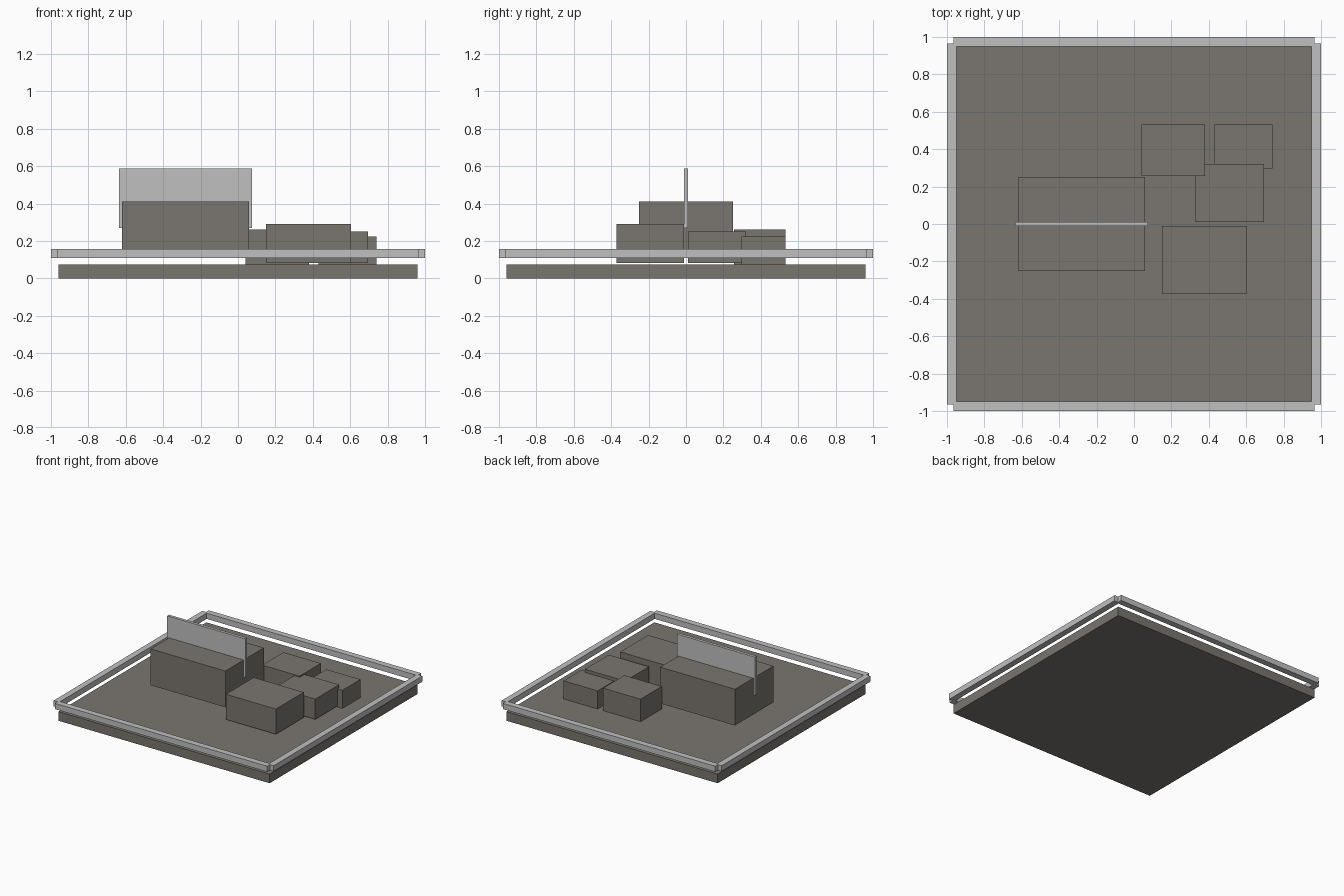
import bpy

if "Cube" in bpy.data.objects:
    bpy.data.objects.remove(bpy.data.objects["Cube"])


def material(name, rgb):
    m = bpy.data.materials.new(name)
    m.diffuse_color = (*rgb, 1.0)
    m.use_nodes = True
    m.node_tree.nodes["Principled BSDF"].inputs["Base Color"].default_value = m.diffuse_color
    return m


stone = material("warm_grey", (0.195, 0.182, 0.160))
metal = material("light_grey", (0.53, 0.53, 0.53))


def box(name, x, y, z, mat):
    """Box spanning the given (min, max) range on each axis."""
    spans = (x, y, z)
    bpy.ops.mesh.primitive_cube_add(size=1, location=[(a + b) / 2 for a, b in spans])
    ob = bpy.context.object
    ob.name = ob.data.name = name
    ob.scale = [b - a for a, b in spans]
    bpy.ops.object.transform_apply(location=False, rotation=False, scale=True)
    ob.data.materials.append(mat)
    return ob


# Ground slab
box("base_slab", (-0.96, 0.96), (-0.96, 0.96), (0, 0.075), stone)

# Floating perimeter rails, notched at the corners
RAIL_Z = (0.11, 0.157)
LONG = (-0.965, 0.965)
for label, side in (("low", (-1.0, -0.95)), ("high", (0.95, 1.0))):
    box("rail_x_" + label, LONG, side, RAIL_Z, metal)
    box("rail_y_" + label, side, LONG, RAIL_Z, metal)

# Main building and the thin panel standing through its roof
box("main_building", (-0.62, 0.06), (-0.25, 0.25), (0.112, 0.41), stone)
box("roof_panel", (-0.635, 0.075), (-0.012, 0.012), (0.27, 0.587), metal)

# Smaller buildings
box("front_building", (0.15, 0.605), (-0.372, -0.01), (0.083, 0.29), stone)
box("back_building", (0.04, 0.38), (0.257, 0.533), (0.075, 0.26), stone)
box("side_building", (0.33, 0.695), (0.01, 0.32), (0.083, 0.25), stone)
box("corner_building", (0.43, 0.74), (0.298, 0.533), (0.075, 0.224), stone)
